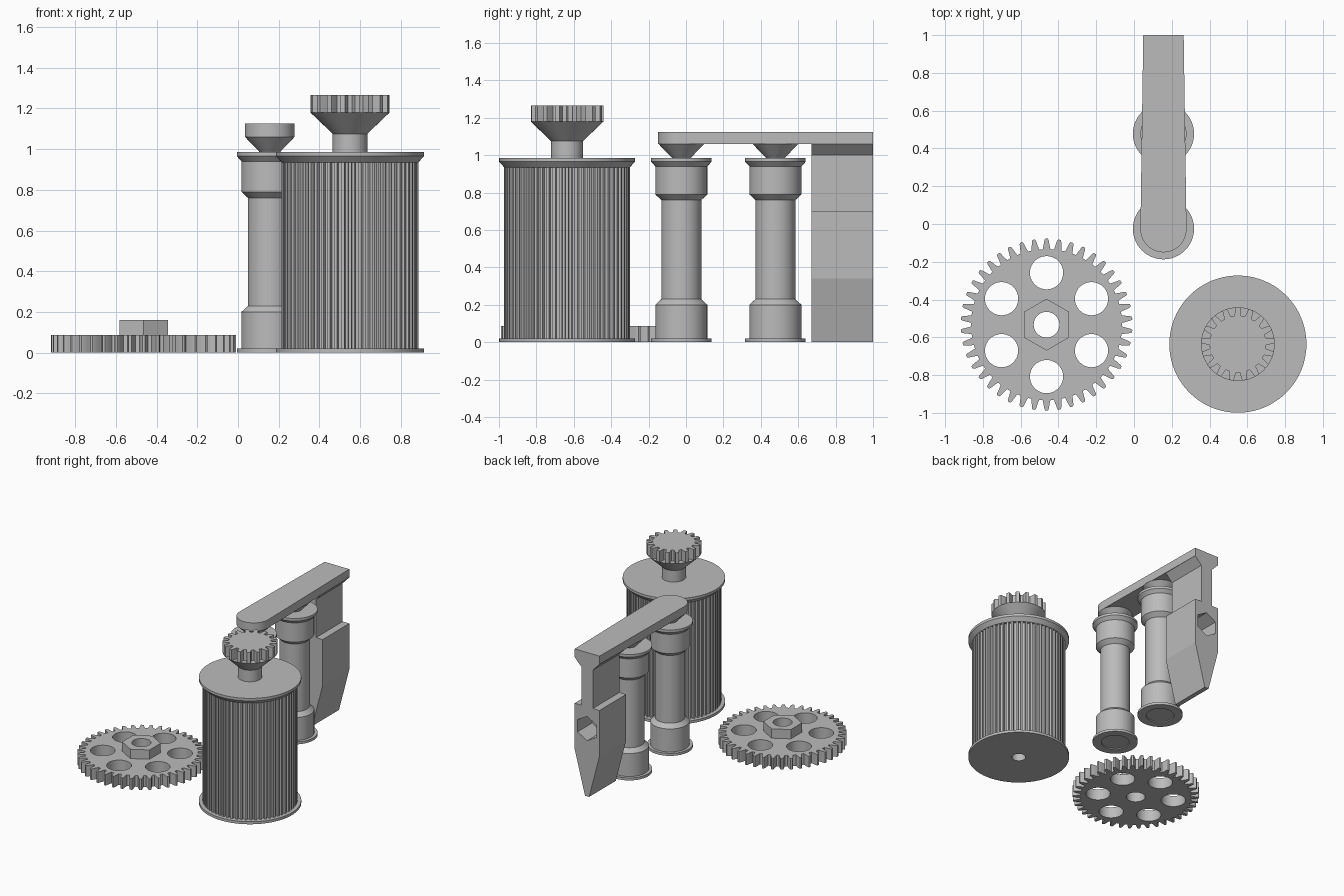
import bpy, bmesh, math
from mathutils import Matrix

if "Cube" in bpy.data.objects:
    bpy.data.objects.remove(bpy.data.objects["Cube"])

TAU = 2 * math.pi
grey = bpy.data.materials.new("plain_grey")
grey.diffuse_color = (0.5, 0.5, 0.5, 1)
grey.use_nodes = True
grey.node_tree.nodes["Principled BSDF"].inputs["Base Color"].default_value = grey.diffuse_color


def finish(bm, name, angle=30):
    """Clean the mesh, smooth shallow edges, keep the rest sharp."""
    bmesh.ops.remove_doubles(bm, verts=bm.verts, dist=1e-5)
    bmesh.ops.recalc_face_normals(bm, faces=bm.faces)
    for f in bm.faces:
        f.smooth = True
    for e in bm.edges:
        e.smooth = len(e.link_faces) == 2 and e.calc_face_angle(0) < math.radians(angle)
    me = bpy.data.meshes.new(name)
    bm.to_mesh(me)
    bm.free()
    me.materials.append(grey)
    ob = bpy.data.objects.new(name, me)
    bpy.context.collection.objects.link(ob)
    return ob


def lathe(name, profile, x, y, n=64):
    """Revolve (radius, z) points around a vertical axis, capping both ends."""
    bm = bmesh.new()
    rings = [[bm.verts.new((x + r * math.cos(TAU * i / n), y + r * math.sin(TAU * i / n), z))
              for i in range(n)] for r, z in profile]
    for a, b in zip(rings, rings[1:]):
        for i in range(n):
            j = (i + 1) % n
            bm.faces.new((a[i], a[j], b[j], b[i]))
    bm.faces.new(rings[0])
    bm.faces.new(rings[-1])
    return finish(bm, name)


def plate(name, loops, z0, z1, x=0, y=0, angle=30, matrix=None):
    """Extrude a flat outline with holes between two heights."""
    cu = bpy.data.curves.new(name, 'CURVE')
    cu.dimensions = '2D'
    cu.fill_mode = 'BOTH'
    cu.extrude = (z1 - z0) / 2
    for pts in loops:
        s = cu.splines.new('POLY')
        s.points.add(len(pts) - 1)
        for p, (px, py) in zip(s.points, pts):
            p.co = (px, py, 0, 1)
        s.use_cyclic_u = True
    tmp = bpy.data.objects.new(name + "_outline", cu)
    bpy.context.collection.objects.link(tmp)
    deps = bpy.context.evaluated_depsgraph_get()
    me = bpy.data.meshes.new_from_object(tmp.evaluated_get(deps))
    bm = bmesh.new()
    bm.from_mesh(me)
    bpy.data.objects.remove(tmp)
    bpy.data.curves.remove(cu)
    bpy.data.meshes.remove(me)
    bmesh.ops.translate(bm, verts=bm.verts, vec=(x, y, (z0 + z1) / 2))
    if matrix:
        bmesh.ops.transform(bm, verts=bm.verts, matrix=matrix)
    return finish(bm, name, angle)


def circle(r, n=40, cx=0, cy=0, start=0):
    return [(cx + r * math.cos(start + TAU * i / n), cy + r * math.sin(start + TAU * i / n))
            for i in range(n)]


def teeth(n, root, tip, shape, start=math.pi / 2):
    """Gear outline; shape lists (offset in pitches, height 0..1) across one tooth."""
    pts = []
    for i in range(n):
        for off, h in shape:
            a = start + TAU * (i + off) / n
            r = root + (tip - root) * h
            pts.append((r * math.cos(a), r * math.sin(a)))
    return pts


# Large gear with six lightening holes and a hexagonal hub
GX, GY = -0.463, -0.533
tooth = [(-0.34, 0), (-0.25, 0.4), (-0.17, 0.85), (-0.1, 1),
         (0.1, 1), (0.17, 0.85), (0.25, 0.4), (0.34, 0)]
holes = [circle(0.088, 40, 0.275 * math.cos(a), 0.275 * math.sin(a))
         for a in (math.pi / 2 + TAU * k / 6 for k in range(6))]
bore = circle(0.068)
plate("large_gear", [teeth(42, 0.40, 0.455, tooth), bore] + holes, 0, 0.087, GX, GY)
plate("hex_hub", [circle(0.137, 6, start=math.pi / 2), bore], 0.087, 0.16, GX, GY)

# Fluted drum with flanges
DX, DY = 0.55, -0.636
shaft_hole = circle(0.05)
plate("drum_bottom_flange", [circle(0.363, 80), shaft_hole], 0, 0.02, DX, DY)
flute = [(-0.3, 0), (-0.2, 1), (0.2, 1), (0.3, 0)]
plate("fluted_drum", [teeth(60, 0.316, 0.336, flute), shaft_hole], 0.02, 0.94, DX, DY, 15)
lathe("drum_top_flange", [(0.336, 0.935), (0.363, 0.965), (0.363, 0.985)], DX, DY, 80)

# Shaft, cone and small gear above the drum
lathe("drum_shaft", [(0.085, 0.985), (0.085, 1.075), (0.195, 1.18)], DX, DY)
pinion = [(-0.32, 0), (-0.25, 0.5), (-0.17, 1), (0.17, 1), (0.25, 0.5), (0.32, 0)]
plate("small_gear", [teeth(17, 0.15, 0.195, pinion)], 1.18, 1.265, DX, DY)

# Two turned columns with cone tops
CX = 0.156
column = [(0.1, 0.008), (0.1, 0), (0.162, 0), (0.162, 0.02), (0.139, 0.02), (0.139, 0.2),
          (0.107, 0.23), (0.107, 0.76), (0.139, 0.79), (0.139, 0.94), (0.162, 0.965),
          (0.162, 0.985), (0.05, 0.985), (0.122, 1.06)]
for label, cy in (("front_column", -0.025), ("rear_column", 0.478)):
    lathe(label, column, CX, cy)

# Long arm, rounded at the front
arc = [(0.122 * math.cos(a), -0.028 + 0.122 * math.sin(a))
       for a in (math.pi + math.pi * i / 32 for i in range(33))]
plate("arm", [arc + [(0.107, 1), (-0.107, 1)]], 1.06, 1.125, CX, 0)

# Hanging block: flared neck over a tapering blade
half = [(0.018, 0), (0.107, 0.34), (0.107, 0.7), (0.05, 0.7), (0.05, 1.0), (0.107, 1.06)]
outline = half + [(-px, pz) for px, pz in reversed(half)]
upright = Matrix.Translation((CX, 0, 0)) @ Matrix.Rotation(math.pi / 2, 4, 'X')
block = plate("hanging_block", [outline], -1.0, -0.67, angle=5, matrix=upright)

# Hexagonal pocket in the back of the block
pocket = plate("pocket_cutter", [circle(0.095, 6, 0, 0.53, math.pi / 2)],
               -1.1, -0.82, angle=5, matrix=upright)
mod = block.modifiers.new("pocket", 'BOOLEAN')
mod.operation = 'DIFFERENCE'
mod.solver = 'EXACT'
mod.object = pocket
cut = bpy.data.meshes.new_from_object(block.evaluated_get(bpy.context.evaluated_depsgraph_get()))
block.modifiers.clear()
block.data = cut
for poly in cut.polygons:
    poly.use_smooth = False
bpy.data.objects.remove(pocket)
